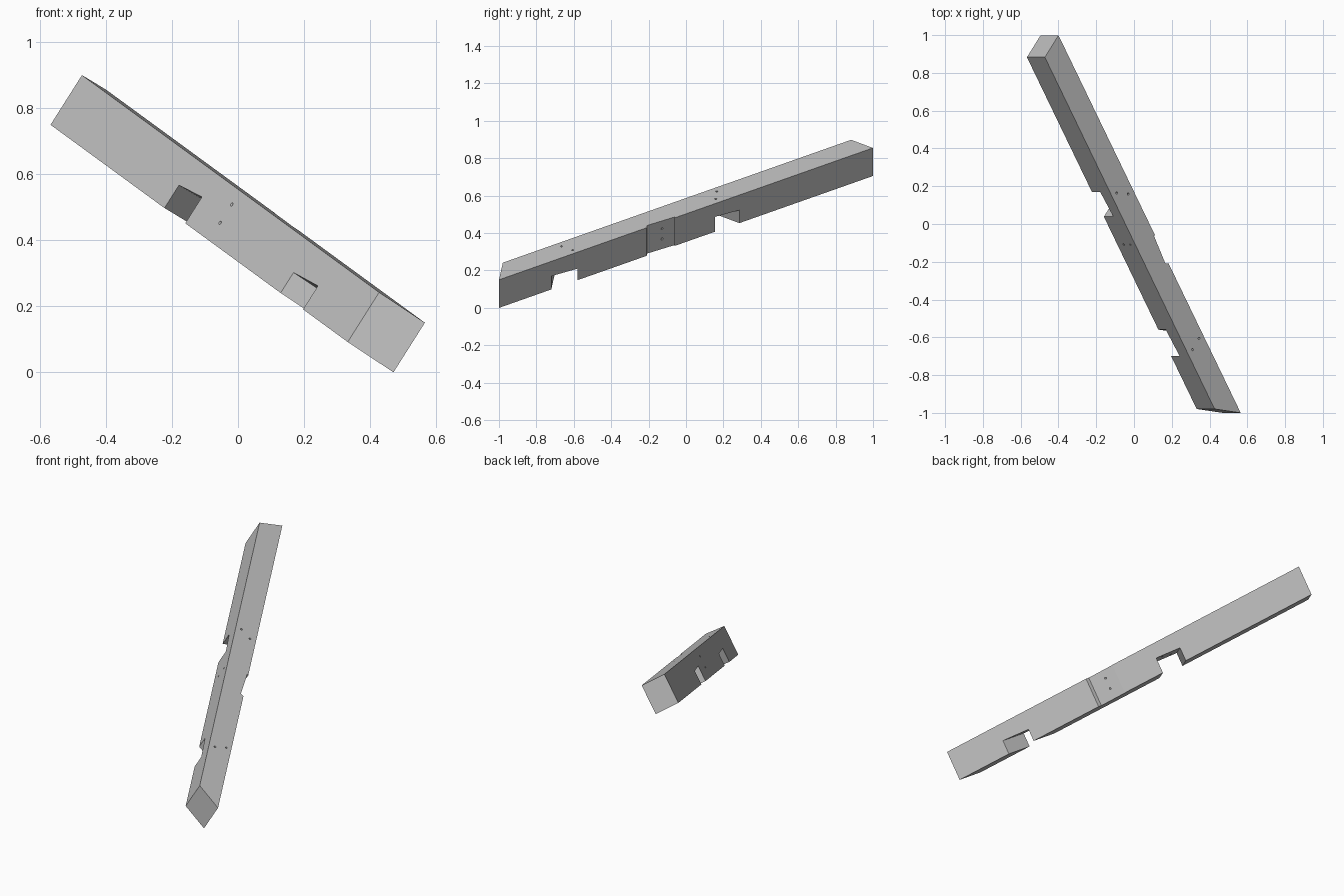
import bpy, bmesh, math
from mathutils import Vector

cube = bpy.data.objects.get("Cube")
if cube:
    bpy.data.objects.remove(cube)

# Beam frame: along its length, across its width, up its depth
CORNER = Vector((0.47, -1.0, 0.0))
ALONG = Vector((-0.414, 0.858, 0.3026))
ACROSS = Vector((0.725, 0.512, -0.459))
UP = Vector((0.535, 0.0, 0.845))
LENGTH, WIDTH, DEPTH = 2.33, 0.132, 0.1776
FRONT_SKEW, BACK_SKEW = -0.78, 0.43    # run along the beam per unit across


def place(s, w, u):
    return CORNER + ALONG * s + ACROSS * w + UP * u


def prism(name, ring_a, ring_b):
    """Solid between two matching rings of (along, across, up) points."""
    bm = bmesh.new()
    a = [bm.verts.new(place(*p)) for p in ring_a]
    b = [bm.verts.new(place(*p)) for p in ring_b]
    bm.faces.new(a)
    bm.faces.new(b[::-1])
    for i in range(len(a)):
        j = (i + 1) % len(a)
        bm.faces.new((a[i], b[i], b[j], a[j]))
    bmesh.ops.recalc_face_normals(bm, faces=bm.faces)
    mesh = bpy.data.meshes.new(name)
    bm.to_mesh(mesh)
    bm.free()
    obj = bpy.data.objects.new(name, mesh)
    bpy.context.scene.collection.objects.link(obj)
    return obj


def plan_prism(name, plan, u0, u1):
    return prism(name, [(s, w, u0) for s, w in plan], [(s, w, u1) for s, w in plan])


def notch(name, s0, s1, u0, u1, skew):
    """Skewed notch across the underside with a slightly sloping seat."""
    profile = [(s0, -0.05), (s1, -0.05), (s1, u1), (s0, u0)]
    rings = [[(s + skew * w, w, u) for s, u in profile] for w in (0.05, -WIDTH - 0.05)]
    return prism(name, *rings)


def circle(radius=0.006, sides=12):
    for i in range(sides):
        t = 2 * math.pi * i / sides
        yield radius * math.cos(t), radius * math.sin(t)


def top_hole(name, s, w):
    rings = [[(s + a, w + b, u) for a, b in circle()] for u in (0.05, DEPTH + 0.05)]
    return prism(name, *rings)


def side_hole(name, s, u):
    rings = [[(s + FRONT_SKEW * w + a, w, u + b) for a, b in circle()]
             for w in (0.05, -WIDTH - 0.05)]
    return prism(name, *rings)


# Timber with mitred ends
beam = plan_prism("timber_beam", [
    (0, 0), (LENGTH, 0),
    (LENGTH - BACK_SKEW * WIDTH, -WIDTH), (-FRONT_SKEW * WIDTH, -WIDTH)], 0, DEPTH)

# Joinery cuts: two underside notches, a side housing and peg holes
out = 0.05
cutters = [
    notch("front_notch", 0.326, 0.490, 0.084, 0.073, FRONT_SKEW),
    notch("back_notch", 1.346, 1.498, 0.094, 0.082, BACK_SKEW),
    plan_prism("side_housing", [
        (0.92 + FRONT_SKEW * out, out), (1.095 + FRONT_SKEW * out, out),
        (1.10, -0.007), (0.934, -0.0175)], -out, DEPTH + out),
    top_hole("front_peg_hole_a", 0.478, -0.031),
    top_hole("front_peg_hole_b", 0.447, -0.096),
    top_hole("back_peg_hole_a", 1.373, -0.037),
    top_hole("back_peg_hole_b", 1.415, -0.097),
    side_hole("housing_peg_hole_a", 1.014, 0.129),
    side_hole("housing_peg_hole_b", 1.014, 0.063),
]
for cutter in cutters:
    cutter.hide_render = True
    mod = beam.modifiers.new(cutter.name, 'BOOLEAN')
    mod.operation = 'DIFFERENCE'
    mod.solver = 'EXACT'
    mod.object = cutter

# Bake the cuts and discard the cutters
bpy.context.view_layer.update()
graph = bpy.context.evaluated_depsgraph_get()
cut_mesh = bpy.data.meshes.new_from_object(beam.evaluated_get(graph))
beam.modifiers.clear()
beam.data = cut_mesh
for cutter in cutters:
    bpy.data.objects.remove(cutter)

# Single grey finish
grey = bpy.data.materials.new("light_grey")
grey.use_nodes = True
colour = (0.52, 0.52, 0.52, 1)
grey.diffuse_color = colour
grey.node_tree.nodes["Principled BSDF"].inputs["Base Color"].default_value = colour
beam.data.materials.clear()
beam.data.materials.append(grey)
